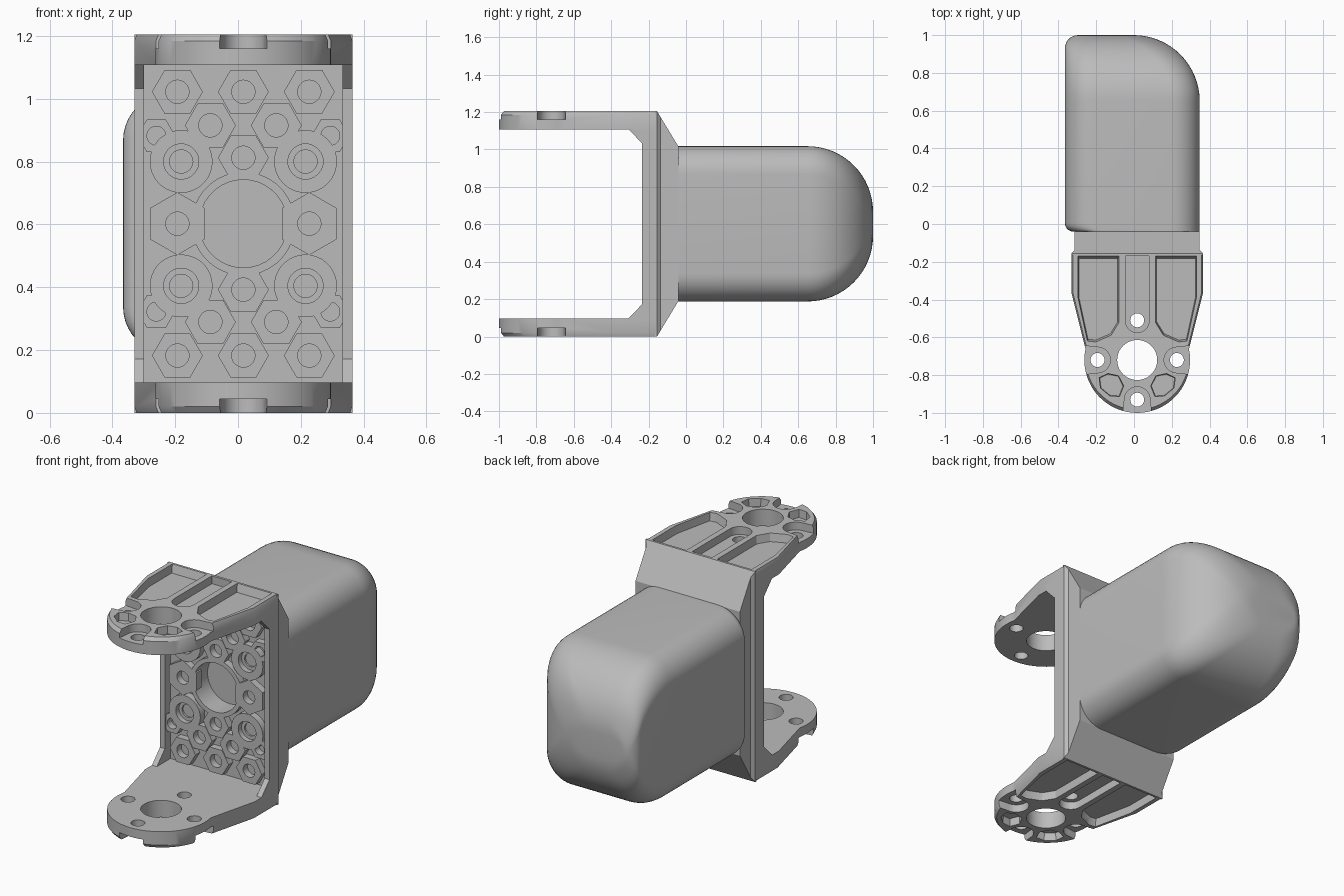
import bpy, bmesh
from math import sin, cos, pi, sqrt, radians

cube = bpy.data.objects.get("Cube")
if cube:
    bpy.data.objects.remove(cube, do_unlink=True)

CX, H, MID = 0.017, 1.205, 0.6025      # bracket centre line, height, mid height
ARM, FLOOR = 0.097, 0.045              # arm thickness, pocket depth

grey = bpy.data.materials.new("plain grey")
grey.use_nodes = True
grey.diffuse_color = (0.5, 0.5, 0.5, 1)
grey.node_tree.nodes["Principled BSDF"].inputs["Base Color"].default_value = grey.diffuse_color


def finish(mesh):
    mesh.shade_smooth()
    mesh.set_sharp_from_angle(angle=radians(30))


def loft(name, rings, closed=False):
    """Bridge equal rings of points; cap the ends unless the loop is closed."""
    bm = bmesh.new()
    loops = [[bm.verts.new((x + CX, y, z)) for x, y, z in r] for r in rings]
    pairs = list(zip(loops, loops[1:]))
    if closed:
        pairs.append((loops[-1], loops[0]))
    else:
        bm.faces.new(loops[0])
        bm.faces.new(loops[-1])
    n = len(loops[0])
    for a, b in pairs:
        for i in range(n):
            j = (i + 1) % n
            bm.faces.new((a[i], a[j], b[j], b[i]))
    bmesh.ops.recalc_face_normals(bm, faces=bm.faces)
    mesh = bpy.data.meshes.new(name)
    bm.to_mesh(mesh)
    bm.free()
    mesh.materials.append(grey)
    finish(mesh)
    obj = bpy.data.objects.new(name, mesh)
    bpy.context.collection.objects.link(obj)
    return obj


def prism(name, pts, layers, pivot=(0, 0)):
    """Stack a plan outline at heights z, scaled by s about a pivot."""
    px, py = pivot
    return loft(name, [[(px + (x - px) * s, py + (y - py) * s, z) for x, y in pts]
                       for z, s in layers])


def cut(obj, cutters):
    for c in cutters:
        c.hide_render = True
        m = obj.modifiers.new("cut", "BOOLEAN")
        m.operation, m.solver, m.object = "DIFFERENCE", "EXACT", c
    bpy.context.view_layer.update()
    graph = bpy.context.evaluated_depsgraph_get()
    mesh = bpy.data.meshes.new_from_object(obj.evaluated_get(graph))
    obj.modifiers.clear()
    obj.data = mesh
    finish(mesh)
    for c in cutters:
        bpy.data.objects.remove(c, do_unlink=True)


def arc(cx, cy, r, a0, a1, n):
    return [(cx + r * cos(radians(a0 + (a1 - a0) * i / n)),
             cy + r * sin(radians(a0 + (a1 - a0) * i / n))) for i in range(n + 1)]


def circle(cx, cy, r, n=32):
    return arc(cx, cy, r, 0, 360 - 360 / n, n - 1)


# Arms: lower one is cut from a rounded plate, the upper one is its mirror
HY, HD = -0.72, 0.21                    # hub centre and bolt circle
outline = [(-0.347, -0.16), (0.347, -0.16), (0.347, -0.37)]
outline += arc(0, HY, 0.28, 12, -192, 40) + [(-0.347, -0.37)]
arm = prism("lower_arm", outline, [(0, 0.98), (0.02, 1), (ARM, 1)], (0, -0.16))

THROUGH = [(-0.05, 1), (0.2, 1)]


def pocket(pts):
    px = sum(p[0] for p in pts) / len(pts)
    py = sum(p[1] for p in pts) / len(pts)
    return prism("pocket", pts, [(-0.02, 1.05), (FLOOR, 0.97)], (px, py))


cutters = [prism("hub_hole", circle(0, HY, 0.106, 48), THROUGH)]
for k in range(4):
    a = k * pi / 2
    cutters.append(prism("bolt_hole", circle(HD * cos(a), HY + HD * sin(a), 0.037, 24), THROUGH))
    if k == 1:
        continue
    # open notch around each outer bolt hole
    notch = arc(HD, 0, 0.068, 90, 270, 14) + [(0.25, -0.072), (0.36, -0.09), (0.36, 0.09), (0.25, 0.072)]
    turned = [(x * cos(a) - y * sin(a), HY + x * sin(a) + y * cos(a)) for x, y in notch]
    cutters.append(prism("notch", turned, [(-0.02, 1), (FLOOR, 1)]))
# centre slot, large side pockets and small tip pockets
slot = [(0.063, -0.17), (-0.063, -0.17)] + arc(0, -0.512, 0.063, 180, 360, 14)
cutters.append(prism("slot", slot, [(-0.02, 1), (FLOOR, 1)]))
side = [(0.1, -0.175), (0.312, -0.175), (0.312, -0.385), (0.262, -0.615),
        (0.22, -0.62), (0.14, -0.585), (0.1, -0.52)]
tip = [(0.2, -0.815), (0.155, -0.793), (0.1, -0.805), (0.073, -0.857),
       (0.095, -0.912), (0.145, -0.908), (0.193, -0.868)]
for sx in (-1, 1):
    for shape in (side, tip):
        cutters.append(pocket([(sx * x, y) for x, y in shape]))
cut(arm, cutters)

upper = arm.copy()
upper.data = arm.data.copy()
upper.name = "upper_arm"
for v in upper.data.vertices:
    v.co.z = H - v.co.z
upper.data.flip_normals()
bpy.context.collection.objects.link(upper)


# Back plate: tapered block, thin web and two side rails with corner gussets
def rect(y, hx, z0):
    return [(-hx, y, z0), (hx, y, z0), (hx, y, H - z0), (-hx, y, H - z0)]


def bore(y0, y1):
    return loft("bore", [[(x, y, z) for x, z in circle(0, MID, 0.14, 48)] for y in (y0, y1)])


block = loft("back_block", [rect(-0.165, 0.347, 0), rect(-0.155, 0.347, 0),
                            rect(-0.137, 0.331, 0.03), rect(-0.04, 0.331, 0.19)])
cut(block, [bore(-0.3, -0.1)])
web = loft("plate_web", [rect(-0.185, 0.33, 0.06), rect(-0.16, 0.33, 0.06)])
cut(web, [bore(-0.3, -0.1)])

half = [(-0.16, 0.06), (-0.307, 0.06), (-0.307, ARM), (-0.235, 0.172)]
rail = half + [(y, H - z) for y, z in reversed(half)]
for sx, side_name in ((1, "left"), (-1, "right")):
    loft(side_name + "_rail", [[(sx * x, y, z) for y, z in rail] for x in (0.316, 0.347)])


# Raised bosses on the plate face
def boss(name, x, z, outer, inner, front=-0.225, sides=0, turn=0):
    n = 36

    def ring(radius, y, flat):
        pts = []
        for i in range(n):
            a = 2 * pi * i / n
            r = radius
            if flat:
                step = 2 * pi / sides
                r = radius * cos(step / 2) / cos((a - turn) % step - step / 2)
            pts.append((x + r * cos(a), y, z + r * sin(a)))
        return pts
    back = -0.18
    loft(name, [ring(outer, back, sides), ring(outer, front, sides),
                ring(inner, front, 0), ring(inner, back, 0)], closed=True)


boss("centre_ring", 0, MID, 0.165, 0.14)
for sx in (-1, 1):
    boss("middle_boss", sx * 0.21, MID, 0.1, 0.037, sides=6, turn=pi / 6)
for sz in (-1, 1):
    boss("hex_boss", 0, MID + sz * 0.42, 0.081, 0.037, sides=6)
    boss("hex_boss", 0, MID + sz * 0.21, 0.081, 0.037, sides=6)
    for sx in (-1, 1):
        boss("hex_boss", sx * 0.21, MID + sz * 0.42, 0.081, 0.037, sides=6)
        boss("hex_boss", sx * 0.105, MID + sz * 0.313, 0.081, 0.037, sides=6)
        boss("edge_boss", sx * 0.277, MID + sz * 0.28, 0.06, 0.03, sides=6)
        boss("round_boss", sx * 0.198, MID + sz * 0.198, 0.1, 0.056)
        boss("round_boss_seat", sx * 0.198, MID + sz * 0.198, 0.058, 0.037, front=-0.195)


# Rear housing: rounded rectangles lofted along y, with filleted ends
def inset(r, d):
    return 0 if d >= r else r - sqrt(max(0, r * r - (r - d) ** 2))


Y0, R = -0.04, 0.35
stations = [Y0 + 0.045 * (1 - cos(i * pi / 12)) for i in range(7)]
stations += [1 - R + R * sin(i * pi / 32) for i in range(17)]
rings = []
for y in stations:
    d = 1 - y
    x0 = -0.383 + inset(0.07, d) + inset(0.045, y - Y0)
    x1 = 0.331 - inset(R, d)
    hz = 0.415 - inset(R, d)
    r = min(0.15, 0.95 * hz)
    pts = []
    for cx, cz, a in ((x1 - r, hz - r, 0), (x0 + r, hz - r, 90),
                      (x0 + r, r - hz, 180), (x1 - r, r - hz, 270)):
        pts += arc(cx, MID + cz, r, a, a + 90, 10)
    rings.append([(x, y, z) for x, z in pts])
loft("rear_housing", rings)
